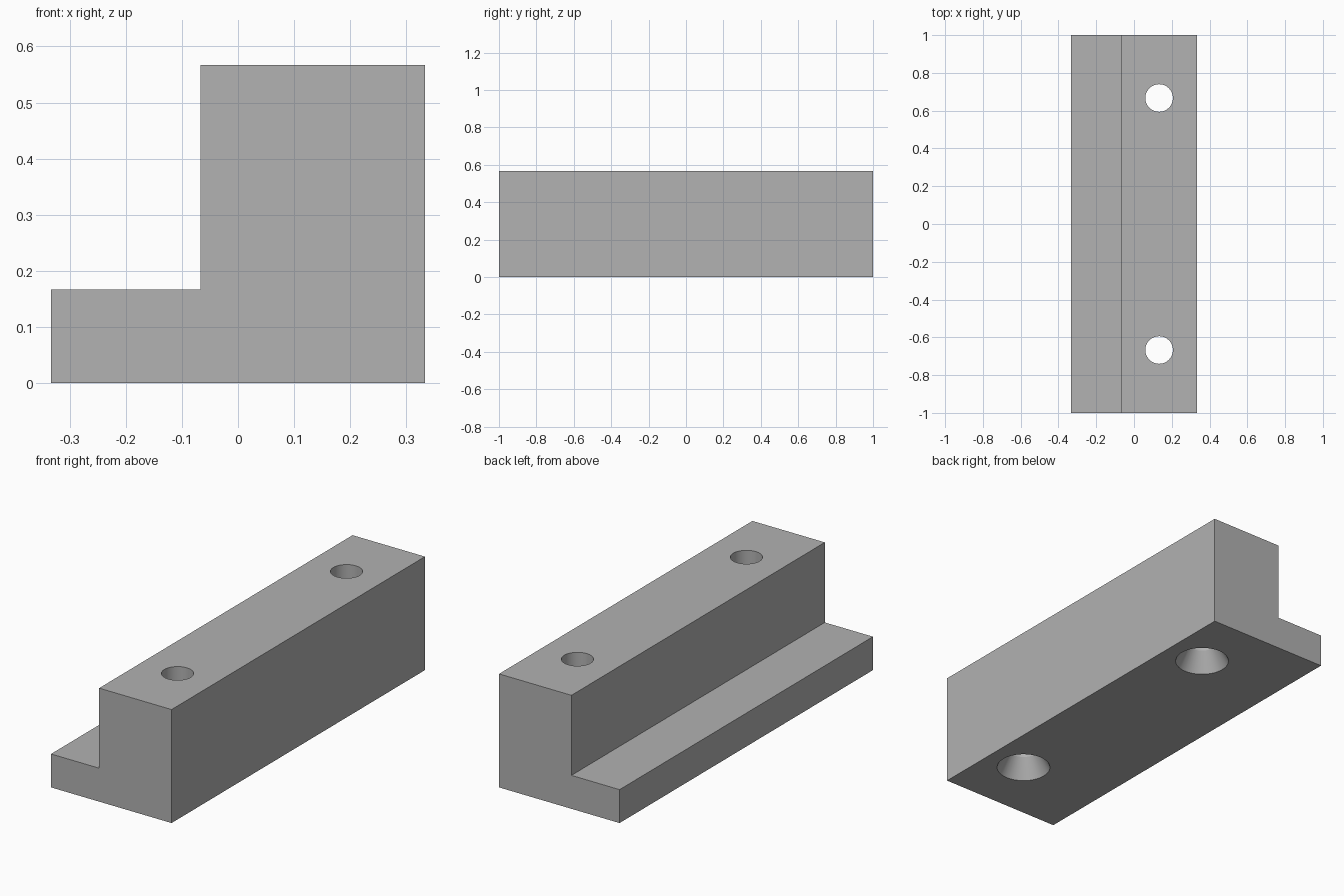
import bpy
import bmesh
import math

cube = bpy.data.objects.get("Cube")
if cube:
    bpy.data.objects.remove(cube, do_unlink=True)

grey = bpy.data.materials.new("plain grey")
grey.use_nodes = True
colour = (0.445, 0.445, 0.445, 1)
grey.diffuse_color = colour
grey.node_tree.nodes["Principled BSDF"].inputs["Base Color"].default_value = colour


def make_object(name, bm):
    bmesh.ops.recalc_face_normals(bm, faces=bm.faces)
    mesh = bpy.data.meshes.new(name)
    bm.to_mesh(mesh)
    bm.free()
    mesh.materials.append(grey)
    obj = bpy.data.objects.new(name, mesh)
    bpy.context.collection.objects.link(obj)
    return obj


# Stepped rail: L-shaped profile extruded along y
profile = [(-0.333, 0), (0.333, 0), (0.333, 0.567),
           (-0.067, 0.567), (-0.067, 0.167), (-0.333, 0.167)]
bm = bmesh.new()
face = bm.faces.new([bm.verts.new((x, -1, z)) for x, z in profile])
ext = bmesh.ops.extrude_face_region(bm, geom=[face])
bmesh.ops.translate(bm, vec=(0, 2, 0),
                    verts=[g for g in ext["geom"] if isinstance(g, bmesh.types.BMVert)])
rail = make_object("stepped_rail", bm)


# Screw holes, countersunk from the underside
def screw_hole_cutter(name, x, y):
    slope = (0.127 - 0.073) / 0.1
    outline = [(0, -0.05), (0.127 + 0.05 * slope, -0.05),
               (0.073, 0.1), (0.073, 0.7), (0, 0.7)]
    bm = bmesh.new()
    verts = [bm.verts.new((x + r, y, z)) for r, z in outline]
    edges = [bm.edges.new(pair) for pair in zip(verts, verts[1:])]
    bmesh.ops.spin(bm, geom=verts + edges, cent=(x, y, 0), axis=(0, 0, 1),
                   angle=math.tau, steps=48)
    bmesh.ops.remove_doubles(bm, verts=bm.verts, dist=0.0001)
    cutter = make_object(name, bm)
    cutter.hide_render = True
    return cutter


bpy.context.view_layer.objects.active = rail
rail.select_set(True)
for name, y in (("front_hole_cutter", -0.667), ("back_hole_cutter", 0.667)):
    cutter = screw_hole_cutter(name, 0.133, y)
    cut = rail.modifiers.new(name, 'BOOLEAN')
    cut.operation = 'DIFFERENCE'
    cut.solver = 'EXACT'
    cut.object = cutter
    bpy.ops.object.modifier_apply(modifier=cut.name)
    bpy.data.objects.remove(cutter, do_unlink=True)

# Smooth hole walls, crisp edges
bpy.ops.object.shade_smooth_by_angle(angle=math.radians(20))
